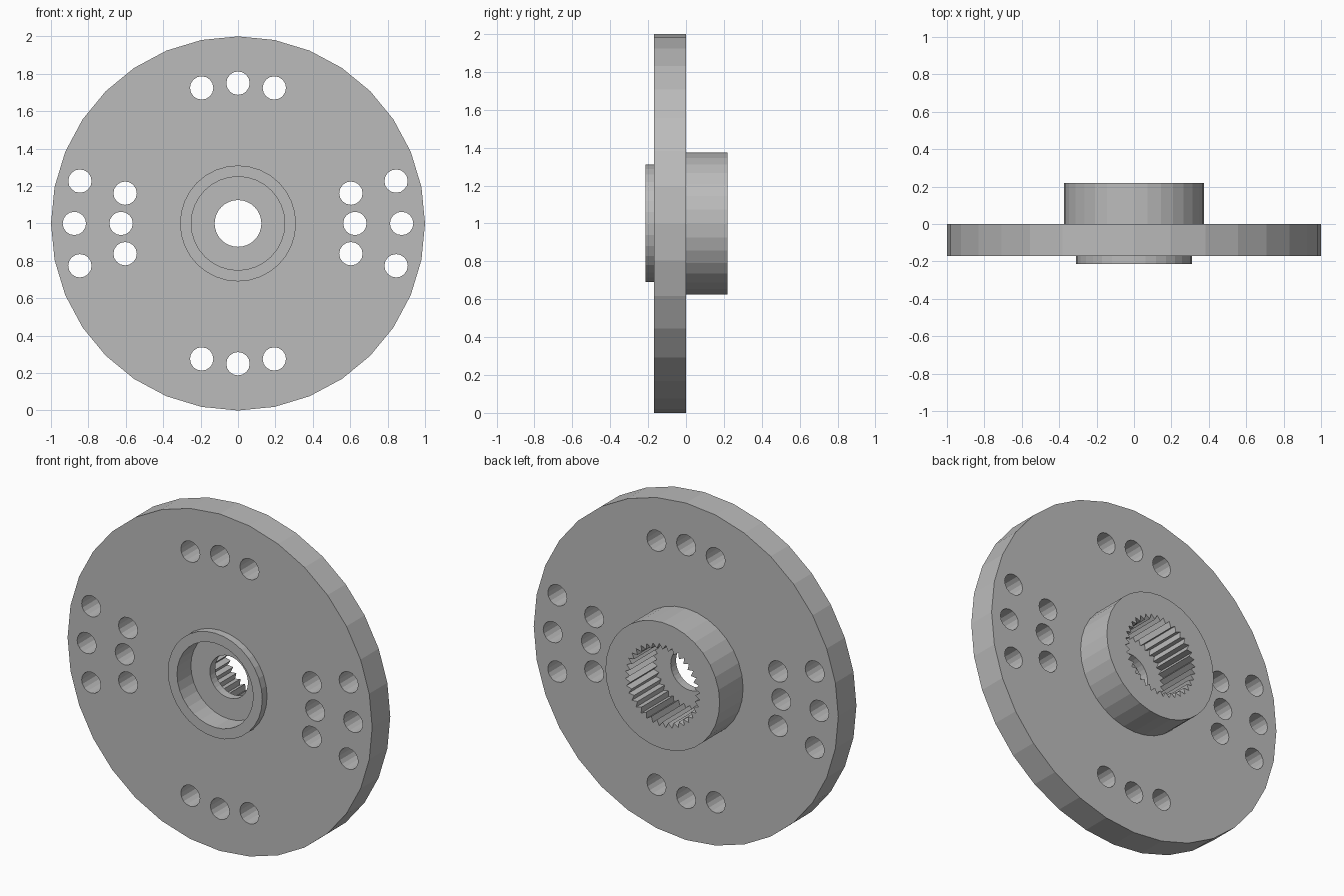
import bpy
import bmesh
from math import sin, cos, pi, radians

SIDES = 32
TEETH = 36

cube = bpy.data.objects.get("Cube")
if cube:
    bpy.data.objects.remove(cube, do_unlink=True)

metal = bpy.data.materials.new("grey metal")
metal.use_nodes = True
GREY = (0.5, 0.5, 0.5, 1)
metal.diffuse_color = GREY
metal.node_tree.nodes["Principled BSDF"].inputs["Base Color"].default_value = GREY


def make_object(name, bm):
    bmesh.ops.recalc_face_normals(bm, faces=bm.faces)
    mesh = bpy.data.meshes.new(name)
    bm.to_mesh(mesh)
    bm.free()
    mesh.materials.append(metal)
    obj = bpy.data.objects.new(name, mesh)
    bpy.context.collection.objects.link(obj)
    return obj


def lathe(name, profile, sides):
    """Revolve a closed (radius, y) profile around the y axis at z = 1."""
    bm = bmesh.new()
    rings = []
    for i in range(sides):
        a = 2 * pi * i / sides
        rings.append([bm.verts.new((r * sin(a), y, 1 + r * cos(a))) for r, y in profile])
    n = len(profile)
    for i in range(sides):
        p, q = rings[i], rings[(i + 1) % sides]
        for j in range(n):
            k = (j + 1) % n
            bm.faces.new((p[j], p[k], q[k], q[j]))
    return make_object(name, bm)


def add_prism(bm, outline, y0, y1):
    """Extrude an (x, z) outline along y."""
    base = bm.faces.new([bm.verts.new((x, y0, z)) for x, z in outline])
    moved = bmesh.ops.extrude_face_region(bm, geom=[base], use_keep_orig=True)["geom"]
    verts = [v for v in moved if isinstance(v, bmesh.types.BMVert)]
    bmesh.ops.translate(bm, verts=verts, vec=(0, y1 - y0, 0))


def circle(radius_at, count, x=0, z=1):
    return [(x + radius_at(i) * sin(2 * pi * i / count),
             z + radius_at(i) * cos(2 * pi * i / count)) for i in range(count)]


# Flange, rear hub, front pilot ring and recessed web in one turned body
flange = lathe("hub_flange", [
    (0.125, -0.085), (0.25, -0.085), (0.25, -0.215), (0.31, -0.215),
    (0.31, -0.17), (1, -0.17), (1, 0), (0.375, 0), (0.375, 0.22), (0.125, 0.22),
], SIDES)

# Serrated bore, open at the back
bm = bmesh.new()
add_prism(bm, circle(lambda i: 0.245 if i % 2 else 0.215, 2 * TEETH), -0.035, 0.3)
bore = make_object("bore_cutter", bm)

# Bolt holes in groups of three: pitch radius and group directions
bm = bmesh.new()
for pitch, directions in ((0.75, (90, 270)), (0.875, (0, 180)), (0.625, (0, 180))):
    for direction in directions:
        for step in (-15, 0, 15):
            a = radians(direction + step)
            add_prism(bm, circle(lambda i: 0.0625, 16, pitch * cos(a), 1 + pitch * sin(a)),
                      -0.3, 0.1)
holes = make_object("bolt_hole_cutter", bm)

# Cut the openings
for cutter in (bore, holes):
    cutter.hide_render = True
    mod = flange.modifiers.new(cutter.name, "BOOLEAN")
    mod.operation = "DIFFERENCE"
    mod.solver = "EXACT"
    mod.object = cutter

bpy.context.view_layer.objects.active = flange
flange.select_set(True)
for cutter in (bore, holes):
    bpy.ops.object.modifier_apply(modifier=cutter.name)
    bpy.data.objects.remove(cutter, do_unlink=True)
